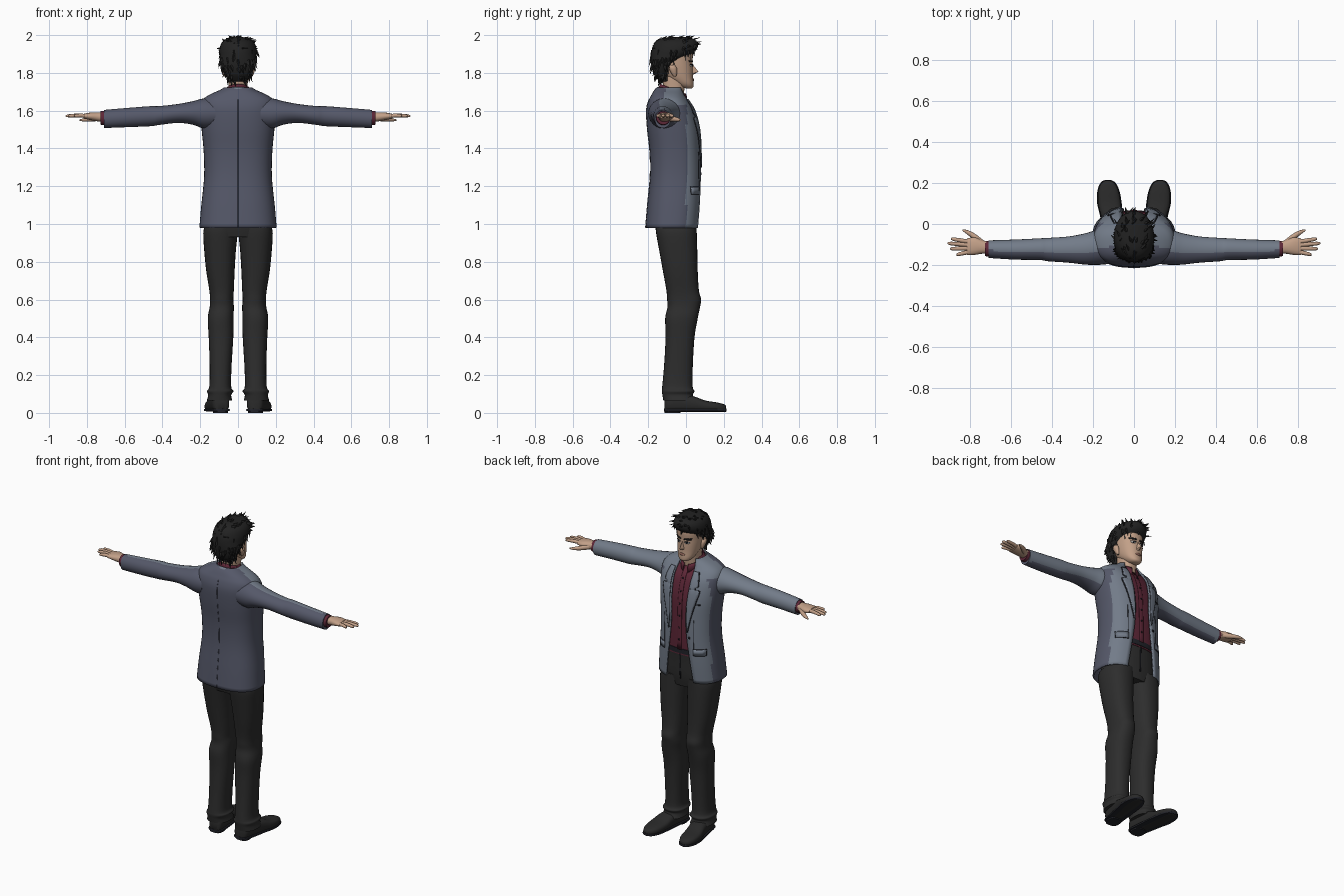
import bpy, bmesh, math, random
from mathutils import Vector
from mathutils.bvhtree import BVHTree

random.seed(4)
cube = bpy.data.objects.get("Cube")
if cube:
    bpy.data.objects.remove(cube, do_unlink=True)


def material(name, r, g, b):
    m = bpy.data.materials.new(name)
    m.use_nodes = True
    m.diffuse_color = (r, g, b, 1)
    bsdf = m.node_tree.nodes["Principled BSDF"]
    bsdf.inputs["Base Color"].default_value = (r, g, b, 1)
    bsdf.inputs["Roughness"].default_value = 0.9
    return m


LIGHT = material("jacket light grey blue", .17, .20, .25)
DARK = material("jacket dark blue grey", .09, .097, .14)
SHIRT = material("burgundy shirt", .11, .02, .038)
TROUSER = material("charcoal trousers", .026, .026, .026)
SHOE = material("black shoes", .022, .022, .022)
HAIR = material("black hair", .016, .016, .016)
SKIN = material("skin", .54, .35, .245)
SEAM = material("dark seam", .015, .016, .022)
LIPS = material("lips", .36, .17, .13)
WHITE = material("eye white", .6, .58, .55)


def finish(name, bm, mats, rule=None, thick=0, angle=45):
    """Turn a bmesh into a shaded object, colouring faces by an optional rule."""
    bmesh.ops.recalc_face_normals(bm, faces=bm.faces)
    for f in bm.faces:
        f.smooth = True
        if rule:
            f.material_index = int(rule(f.calc_center_median(), f.normal))
    me = bpy.data.meshes.new(name)
    bm.to_mesh(me)
    bm.free()
    me.set_sharp_from_angle(angle=math.radians(angle))
    for m in mats:
        me.materials.append(m)
    ob = bpy.data.objects.new(name, me)
    bpy.context.collection.objects.link(ob)
    if thick:
        mod = ob.modifiers.new("thickness", 'SOLIDIFY')
        mod.thickness, mod.offset = thick, 0
    return ob


def loft(name, rings, mats, closed=True, caps=True, **kw):
    """Skin a list of point rings."""
    bm = bmesh.new()
    rows = [[bm.verts.new(p) for p in r] for r in rings]
    n = len(rows[0])
    for a, b in zip(rows, rows[1:]):
        for i in range(n if closed else n - 1):
            j = (i + 1) % n
            bm.faces.new((a[i], a[j], b[j], b[i]))
    if closed and caps:
        bm.faces.new(rows[0])
        bm.faces.new(rows[-1])
    return finish(name, bm, mats, **kw)


def refine(rows, k=4):
    """Catmull-Rom interpolation between rows of section values."""
    out = []
    for i in range(len(rows) - 1):
        q = [rows[max(i - 1, 0)], rows[i], rows[i + 1], rows[min(i + 2, len(rows) - 1)]]
        for s in range(k):
            t = s / k
            out.append([.5 * (2 * b + (c - a) * t + (2 * a - 5 * b + 4 * c - d) * t * t
                              + (3 * b - a - 3 * c + d) * t ** 3) for a, b, c, d in zip(*q)])
    return out + [list(rows[-1])]


def oval(x0, x1, y0, y1, p=.85, n=28, start=0, sweep=math.tau, ends=False):
    """Points of a rounded box section, or of an arc of it."""
    pts = []
    for i in range(n):
        a = start + sweep * i / (n - 1 if ends else n)
        c, s = math.cos(a), math.sin(a)
        pts.append(((x0 + x1) / 2 + (x1 - x0) / 2 * math.copysign(abs(c) ** p, c),
                    (y0 + y1) / 2 + (y1 - y0) / 2 * math.copysign(abs(s) ** p, s)))
    return pts


def upright(rows, p=.85, n=28):
    """Rings stacked in z from rows of z, half width, back y, front y."""
    return [[(x, y, r[0]) for x, y in oval(-r[1], r[1], r[2], r[3], p, n)] for r in rows]


def along_x(rows, side, p=1, n=16):
    """Rings stacked in x from rows of x, centre y, centre z, y radius, z radius."""
    return [[(r[0] * side, y, z) for y, z in
             oval(r[1] - r[3], r[1] + r[3], r[2] - r[4], r[2] + r[4], p, n)] for r in rows]


def bvh(ob):
    bm = bmesh.new()
    bm.from_mesh(ob.data)
    tree = BVHTree.FromBMesh(bm)
    bm.free()
    return tree


def patch(name, tree, rows, mat, off=.004, cols=5, thick=.003):
    """A thin plate laid on a surface; rows are z, inner x, outer x (z may slope)."""
    rings = []
    for z, xa, xb in rows:
        ring, y = [], 0
        for i in range(cols):
            x = xa + (xb - xa) * i / (cols - 1)
            hit = tree.ray_cast(Vector((x, 1, z)), Vector((0, -1, 0)))[0]
            y = hit.y if hit else y
            ring.append((x, y + off, z))
        rings.append(ring)
    return loft(name, rings, [mat], closed=False, thick=thick)


# Jacket: z, half width, back y, front y, half opening
coat = refine([(.98, .20, -.21, .068, .095), (1.1, .19, -.2, .075, .08), (1.25, .175, -.186, .078, .06),
               (1.38, .177, -.187, .075, .05), (1.5, .188, -.2, .068, .055), (1.6, .195, -.205, .042, .06),
               (1.65, .187, -.195, .012, .06), (1.68, .15, -.18, -.008, .056),
               (1.705, .095, -.165, -.018, .05), (1.72, .07, -.15, -.02, .045)])
P = .8
rings = []
for z, w, y0, y1, gap in coat:
    a = math.acos((gap / w) ** (1 / P))
    rings.append([(x, y, z) for x, y in oval(-w, w, y0, y1, P, 44, a, -(2 * a + math.pi), True)])
jacket = loft("jacket_body", rings, [DARK, LIGHT], closed=False, thick=.009,
              rule=lambda c, n: c.y > 0 or (c.z > 1.63 and c.y > -.11))
jacket_tree = bvh(jacket)

# Shirt torso, placket and buttons
shirt = loft("shirt", upright([(z, w - .016, a + .016, b - .014) for z, w, a, b, g in coat if z > 1.12], P), [SHIRT])
shirt_tree = bvh(shirt)
patch("shirt_placket", shirt_tree, [(1.17 + i * .05, -.014, .014) for i in range(11)], SHIRT, .003)
for i in range(6):
    z = 1.23 + i * .075
    patch("shirt_button", shirt_tree, [(z, -.004, .004), (z + .008, -.004, .004)], SEAM, .007, 2)

# Lapels, pockets and front button
lapel = refine([(1.3, .061, .064), (1.4, .059, .085), (1.5, .063, .112), (1.56, .066, .125),
                (1.565, .067, .1), (1.58, .067, .098), (1.585, .067, .113), (1.63, .067, .105), (1.66, .066, .095)], 2)
for s, side in ((1, "right"), (-1, "left")):
    patch(side + "_lapel_edge", jacket_tree, [(z, a * s, (b + .004) * s) for z, a, b in lapel], SEAM, .007)
    patch(side + "_lapel", jacket_tree, [(z, a * s, b * s) for z, a, b in lapel], LIGHT, .0105)
    patch(side + "_pocket_seam", jacket_tree, [(z, .098 * s, .163 * s) for z in (1.155, 1.198)], SEAM, .006)
    patch(side + "_pocket_flap", jacket_tree, [(z, .1 * s, .161 * s) for z in (1.159, 1.194)], LIGHT, .008)
    patch(side + "_hem_seam", jacket_tree, [(z, .1 * s, .103 * s) for z in (1.2, 1.26, 1.32, 1.38)], SEAM, .005, 2)
patch("breast_pocket", jacket_tree, [(1.475, -.135, -.09), (1.482, -.135, -.09)], SEAM, .006)
patch("jacket_button", jacket_tree, [(1.26, -.082, -.07), (1.272, -.082, -.07)], SEAM, .008, 3)
loft("back_seam", [[(x, y0 - .0055, z) for x in (-.0015, .0015)] for z, w, y0, y1, g in coat if z < 1.66],
     [DARK], closed=False, thick=.002)


# Collars, tilted down towards the chest
def collar(name, rows, mat, opening, tilt):
    rings = [[(x, y, z - (y + .07) * tilt) for x, y in
              oval(-w, w, a, b, .95, 30, math.pi / 2 - opening, 2 * opening - math.tau, True)] for z, w, a, b in rows]
    loft(name, rings, [mat], closed=False, thick=.007)


collar("shirt_collar", [(1.66, .062, -.145, .004), (1.7, .06, -.14, .004), (1.715, .057, -.133, -.002)], SHIRT, .22, .4)
collar("jacket_collar", [(1.655, .095, -.17, .0), (1.69, .074, -.158, .0), (1.7, .068, -.15, -.004)], LIGHT, .75, .3)

# Neck and head
loft("neck", upright(refine([(1.64, .055, -.125, -.015), (1.7, .05, -.12, -.01), (1.78, .052, -.125, .0)])), [SKIN])
head = loft("head", upright(refine([(1.718, .02, -.0, .03), (1.726, .035, -.03, .039), (1.745, .05, -.06, .04),
                                    (1.78, .063, -.11, .037), (1.82, .071, -.14, .036), (1.855, .075, -.15, .034),
                                    (1.9, .076, -.15, .036), (1.94, .068, -.14, .025)]), .9, 36), [SKIN])
face = bvh(head)
bm = bmesh.new()
bridge, left, right, tip, under = [bm.verts.new(v) for v in
                                   ((0, .032, 1.85), (-.015, .03, 1.795), (.015, .03, 1.795), (0, .066, 1.806), (0, .034, 1.788))]
for f in ((bridge, left, tip), (bridge, tip, right), (left, under, tip), (tip, under, right)):
    bm.faces.new(f)
finish("nose", bm, [SKIN])
patch("mouth", face, [(1.757, -.01, .01), (1.763, -.02, .02), (1.77, -.012, .012)], LIPS, .002)
for s, side in ((1, "right"), (-1, "left")):
    patch(side + "_eye_white", face, [(1.833, .02 * s, .036 * s), (1.839, .015 * s, .044 * s),
                                      (1.844, .02 * s, .04 * s)], WHITE, .002)
    patch(side + "_iris", face, [(1.833, .025 * s, .033 * s), (1.844, .024 * s, .034 * s)], SEAM, .004, 3)
    patch(side + "_upper_lid", face, [(1.843, .014 * s, .046 * s), (1.847, .018 * s, .044 * s)], SEAM, .004)
    patch(side + "_eyebrow", face, [(1.857, .01 * s, .05 * s), (1.866, .014 * s, .054 * s)], HAIR, .003)
    loft(side + "_ear", [[(x * s, y - (z - 1.81) * .25, z) for x, y in oval(.064, .064 + t, -.066 - d, -.066 + d, 1, 12)]
                         for z, t, d in refine([(1.78, .012, .006), (1.795, .02, .014), (1.825, .028, .021),
                                                (1.842, .022, .014)], 3)], [SKIN])

# Hair: cap with swept tufts
cap = loft("hair_cap", upright(refine([(1.755, .045, -.14, -.09), (1.79, .07, -.17, -.088), (1.835, .089, -.183, -.075),
                                       (1.865, .094, -.186, -.03), (1.895, .097, -.186, .025), (1.925, .098, -.181, .058),
                                       (1.96, .086, -.165, .062), (1.982, .056, -.13, .038), (1.99, .02, -.09, .0)], 3), .95, 30), [HAIR])
bm = bmesh.new()
for f in random.sample(list(cap.data.polygons), 150):
    c, n = f.center, f.normal
    flow = Vector((.25, .5, -.1)) if c.z > 1.93 else Vector((0, -.1, -1))
    d = (n * .45 + flow + Vector((random.uniform(-.4, .4), 0, 0))).normalized()
    side = d.cross(n).normalized() * random.uniform(.008, .015)
    base = c - n * .008
    length = random.uniform(.03, .045)
    end = base + d * length
    end.z = min(end.z, 2.0)
    ring = [bm.verts.new(base + v) for v in (side, n * .013, -side)]
    point = bm.verts.new(end)
    for i in range(3):
        bm.faces.new((ring[i], ring[(i + 1) % 3], point))
finish("hair_tufts", bm, [HAIR], angle=30)

# Hips and belt
hips = loft("trouser_hips", upright(refine([(.93, .15, -.15, .045), (1.0, .172, -.165, .056),
                                            (1.1, .165, -.16, .058), (1.17, .155, -.155, .062)])), [TROUSER])
loft("belt", upright([(1.145, .162, -.16, .066), (1.175, .16, -.16, .067)]), [SEAM])
patch("trouser_fly", bvh(hips), [(z, -.003, .003) for z in (.98, 1.04, 1.1, 1.14)], SEAM, .002, 2)

# Limbs, mirrored
sleeve = refine([(.12, -.115, 1.585, .08, .075), (.18, -.115, 1.585, .085, .08), (.24, -.122, 1.588, .076, .062),
                 (.32, -.125, 1.585, .064, .05), (.42, -.125, 1.574, .057, .05), (.46, -.123, 1.571, .053, .053),
                 (.58, -.125, 1.564, .049, .051), (.71, -.123, 1.556, .043, .048)])
leg = refine([(.99, .0, .175, -.16, .056), (.95, .002, .184, -.158, .057), (.85, .012, .178, -.14, .06),
              (.75, .018, .168, -.122, .062), (.65, .022, .152, -.104, .068), (.6, .025, .148, -.1, .08),
              (.56, .022, .15, -.098, .074), (.5, .024, .16, -.11, .062), (.4, .025, .155, -.108, .045),
              (.25, .034, .15, -.116, .036), (.14, .036, .152, -.126, .035), (.115, .024, .165, -.128, .045),
              (.095, .036, .158, -.125, .036), (.065, .03, .165, -.12, .05)])
shoe = refine([(-.115, .088, .022, .07), (-.1, .09, .042, .09), (-.04, .098, .048, .1), (.04, .11, .052, .088),
               (.1, .12, .056, .066), (.16, .125, .05, .056), (.2, .127, .032, .046), (.213, .128, .01, .035)])
fingers = (("index", .895, -.072, -.088), ("middle", .912, -.094, -.103),
           ("ring", .9, -.121, -.119), ("little", .868, -.15, -.135))
for s, side in ((1, "right"), (-1, "left")):
    loft(side + "_sleeve", along_x(sleeve, s, n=24), [DARK, LIGHT], rule=lambda c, n: n.y + .45 * n.z > .3)
    loft(side + "_shirt_cuff", along_x([(.69, -.122, 1.56, .04, .04), (.728, -.12, 1.562, .037, .036)], s), [SHIRT])
    loft(side + "_palm", along_x(refine([(.7, -.118, 1.565, .028, .025), (.74, -.112, 1.567, .033, .024),
                                         (.78, -.108, 1.57, .043, .02), (.815, -.111, 1.571, .041, .013)]), s, .85), [SKIN])
    for name, tip_x, tip_y, root_y in fingers:
        rows = [(.8 + (tip_x - .8) * t, root_y + (tip_y - root_y) * t, 1.571 + .004 * math.sin(3 * t), r, r)
                for t, r in ((0, .0105), (.45, .0105), (.85, .009), (.97, .006), (1, .002))]
        loft(f"{side}_{name}_finger", along_x(rows, s, n=10), [SKIN])
    loft(side + "_thumb", along_x(refine([(.735, -.1, 1.562, .02, .016), (.775, -.066, 1.556, .017, .014),
                                          (.81, -.043, 1.552, .012, .01), (.838, -.03, 1.55, .004, .004)], 3), s, n=12), [SKIN])
    loft(side + "_trouser_leg", [[(x * s, y, r[0]) for x, y in oval(*r[1:])] for r in leg], [TROUSER])
    loft(side + "_shoe", [[(x * s, r[0], z) for x, z in oval(r[1] - r[2], r[1] + r[2], .006, r[3], .7, 20)]
                          for r in shoe], [SHOE])
    loft(side + "_sole", [[(x * s, r[0] * 1.01, z) for x, z in oval(r[1] - r[2] - .004, r[1] + r[2] + .004, .008, .022, .4, 16)]
                          for r in shoe], [SEAM])
    loft(side + "_heel", [[(x * s, y, z) for x, y in oval(.052, .132, -.114, -.03, .7, 20)] for z in (0, .02)], [SEAM])
